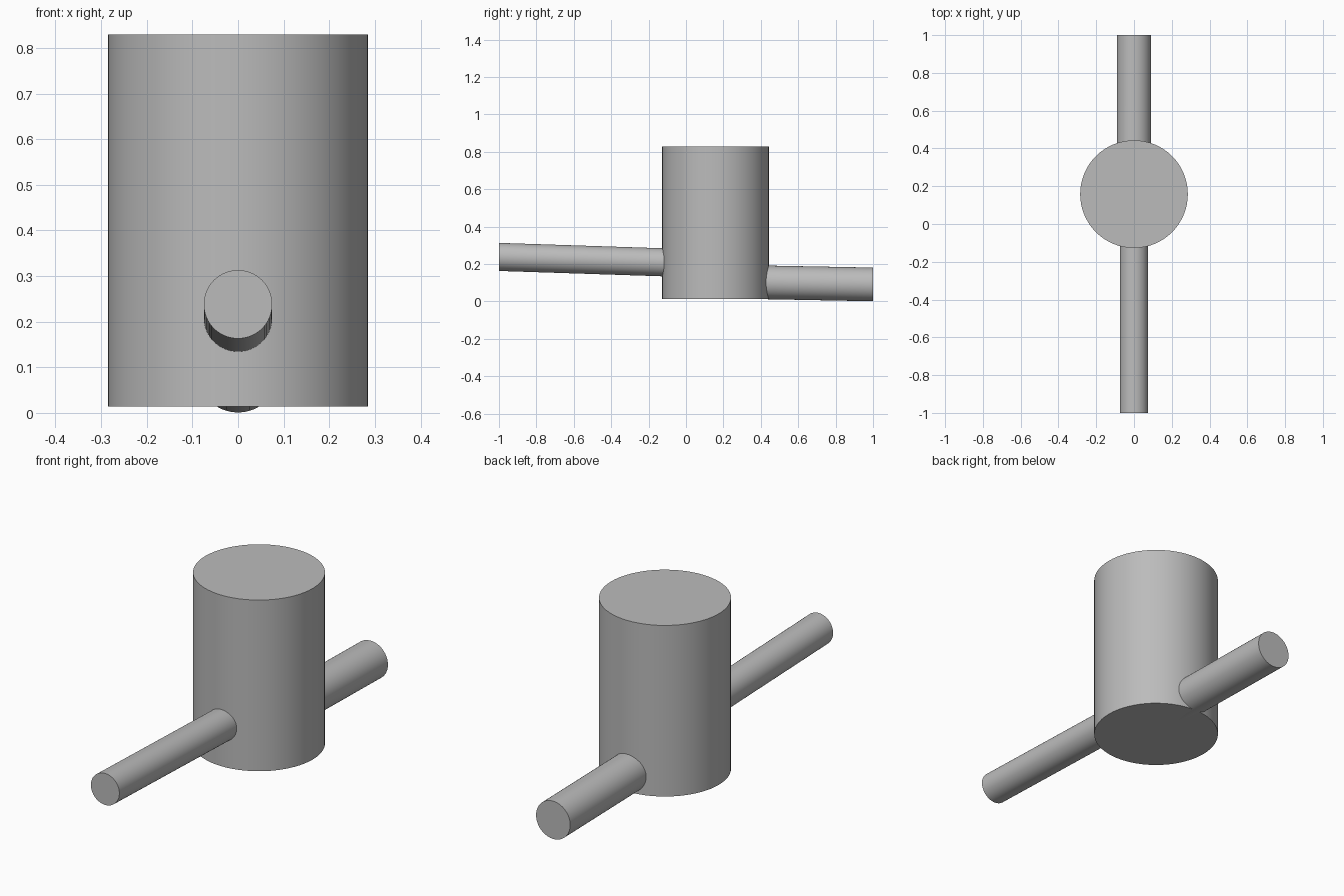
import bpy, bmesh
from mathutils import Vector
import math

if "Cube" in bpy.data.objects:
    bpy.data.objects.remove(bpy.data.objects["Cube"])

grey = bpy.data.materials.new("concrete_grey")
grey.diffuse_color = (0.5, 0.5, 0.5, 1.0)
grey.use_nodes = True
grey.node_tree.nodes["Principled BSDF"].inputs["Base Color"].default_value = grey.diffuse_color

SIDES = 64


def tube(name, start, end, radius, side, up):
    """Closed cylinder whose end rings lie in the plane of side and up."""
    bm = bmesh.new()
    rings = []
    for centre in (Vector(start), Vector(end)):
        ring = []
        for i in range(SIDES):
            a = 2 * math.pi * i / SIDES
            offset = Vector(side) * math.cos(a) + Vector(up) * math.sin(a)
            ring.append(bm.verts.new(centre + offset * radius))
        rings.append(ring)
    for i in range(SIDES):
        j = (i + 1) % SIDES
        bm.faces.new((rings[0][i], rings[0][j], rings[1][j], rings[1][i]))
    for ring in rings:
        bm.faces.new(ring)
    bmesh.ops.recalc_face_normals(bm, faces=bm.faces[:])

    mesh = bpy.data.meshes.new(name)
    bm.to_mesh(mesh)
    bm.free()
    mesh.materials.append(grey)
    obj = bpy.data.objects.new(name, mesh)
    bpy.context.collection.objects.link(obj)
    bpy.ops.object.select_all(action='DESELECT')
    obj.select_set(True)
    bpy.context.view_layer.objects.active = obj
    bpy.ops.object.shade_smooth_by_angle(angle=math.radians(30))
    return obj


X, Y, Z = (1, 0, 0), (0, 1, 0), (0, 0, 1)
SHAFT_Y = 0.158

# Upright chamber
tube("chamber", (0, SHAFT_Y, 0.014), (0, SHAFT_Y, 0.829), 0.285, X, Y)

# Sloping pipes with upright end caps, both running into the chamber
tube("inlet_pipe", (0, -1, 0.238), (0, SHAFT_Y, 0.200), 0.075, X, Z)
tube("outlet_pipe", (0, 1, 0.091), (0, SHAFT_Y, 0.107), 0.09, X, Z)
